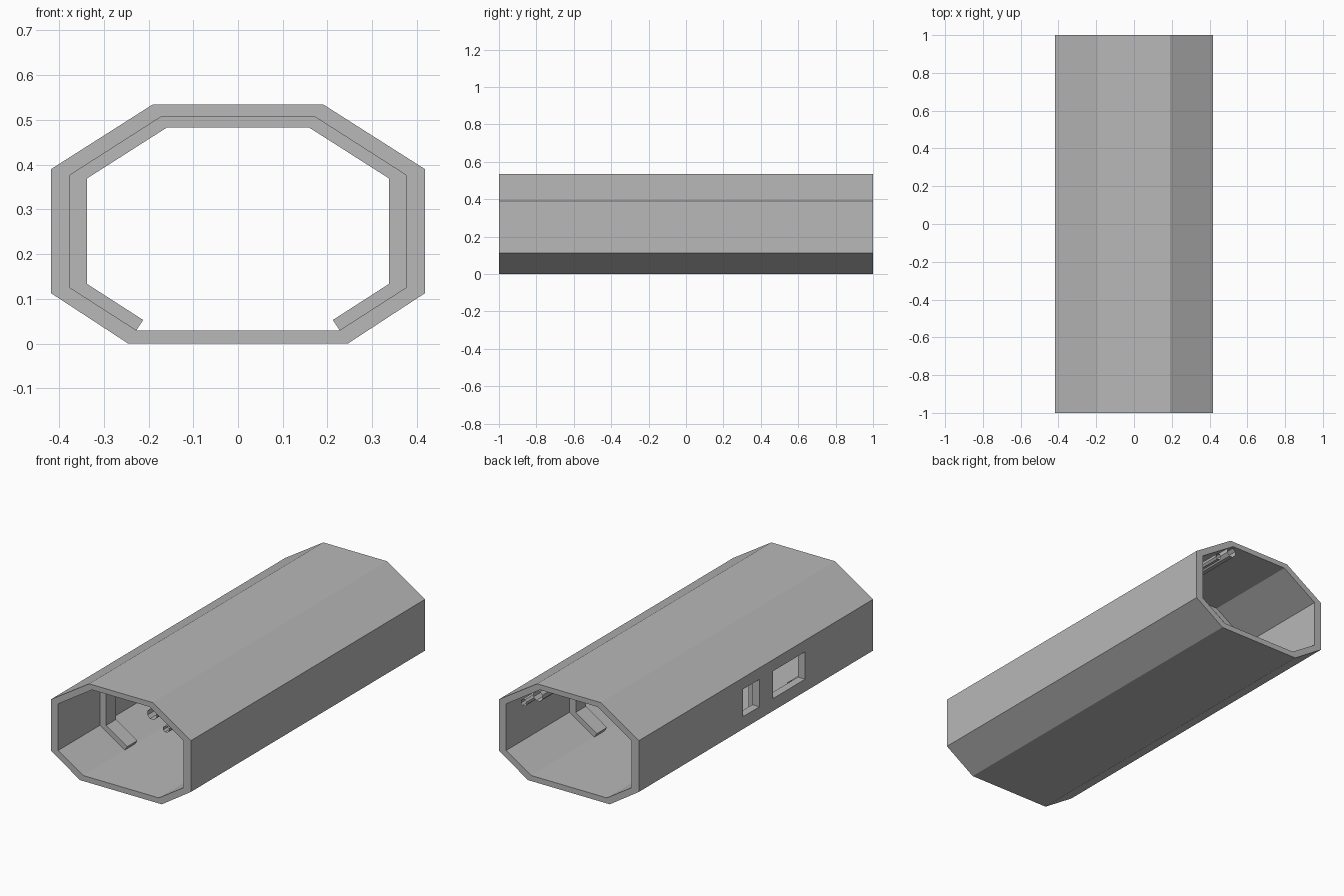
import bpy, bmesh, math

if "Cube" in bpy.data.objects:
    bpy.data.objects.remove(bpy.data.objects["Cube"])

grey = bpy.data.materials.new("hull_grey")
grey.diffuse_color = (0.48, 0.48, 0.48, 1)
grey.use_nodes = True
grey.node_tree.nodes["Principled BSDF"].inputs["Base Color"].default_value = grey.diffuse_color


def finish(name, bm):
    bmesh.ops.recalc_face_normals(bm, faces=bm.faces)
    mesh = bpy.data.meshes.new(name)
    bm.to_mesh(mesh)
    bm.free()
    mesh.materials.append(grey)
    obj = bpy.data.objects.new(name, mesh)
    bpy.context.collection.objects.link(obj)
    return obj


def mirrored(half):
    """Right half of a profile, bottom to top, completed on the left side."""
    return half + [(-x, z) for x, z in reversed(half)]


def band(name, outer, inner, y0, y1, closed):
    """Solid band between two matching profiles, extruded along y."""
    bm = bmesh.new()
    rows = [[bm.verts.new((x, y, z)) for x, z in prof]
            for prof, y in ((outer, y0), (outer, y1), (inner, y1), (inner, y0))]
    n = len(outer)
    for i in range(n if closed else n - 1):
        j = (i + 1) % n
        for k in range(4):
            a, b = rows[k], rows[(k + 1) % 4]
            bm.faces.new((a[i], a[j], b[j], b[i]))
    if not closed:
        for i in (0, n - 1):
            bm.faces.new([r[i] for r in rows])
    return finish(name, bm)


# Octagonal corridor shell
outer = mirrored([(0.245, 0.0), (0.418, 0.113), (0.418, 0.39), (0.19, 0.535)])
inner = mirrored([(0.227, 0.03), (0.375, 0.125), (0.375, 0.377), (0.172, 0.507)])
shell = band("corridor_shell", outer, inner, -1, 1, True)

# Two window openings through the left wall
for y0, y1 in ((-0.42, -0.145), (-0.03, 0.11)):
    bm = bmesh.new()
    bmesh.ops.create_cube(bm, size=1)
    for v in bm.verts:
        v.co.x = -0.397 + v.co.x * 0.1
        v.co.y = (y0 + y1) / 2 + v.co.y * (y1 - y0)
        v.co.z = 0.254 + v.co.z * 0.148
    cutter = finish("window_cutter", bm)
    cutter.hide_render = True
    mod = shell.modifiers.new("window", 'BOOLEAN')
    mod.operation = 'DIFFERENCE'
    mod.solver = 'EXACT'
    mod.object = cutter
    bpy.context.view_layer.objects.active = shell
    bpy.ops.object.modifier_apply(modifier=mod.name)
    bpy.data.objects.remove(cutter)

# Inner ribs around walls and ceiling, open at the floor
rib_inner = mirrored([(0.212, 0.053), (0.338, 0.134), (0.338, 0.369), (0.159, 0.483)])
for y in (-0.6, -0.093, 0.415):
    band("rib", inner, rib_inner, y - 0.043, y + 0.043, False)

# Open-ended octagonal pipes under the right ceiling slope
for name, x, z, half in (("large_pipe", 0.185, 0.47, 0.027), ("small_pipe", 0.27, 0.412, 0.017)):
    bm = bmesh.new()
    r = half / math.cos(math.pi / 8)
    ends = [[bm.verts.new((x + r * math.cos(a), y, z + r * math.sin(a)))
             for a in [math.pi / 8 + i * math.pi / 4 for i in range(8)]] for y in (-1, 1)]
    for i in range(8):
        j = (i + 1) % 8
        bm.faces.new((ends[0][i], ends[0][j], ends[1][j], ends[1][i]))
    finish(name, bm)
